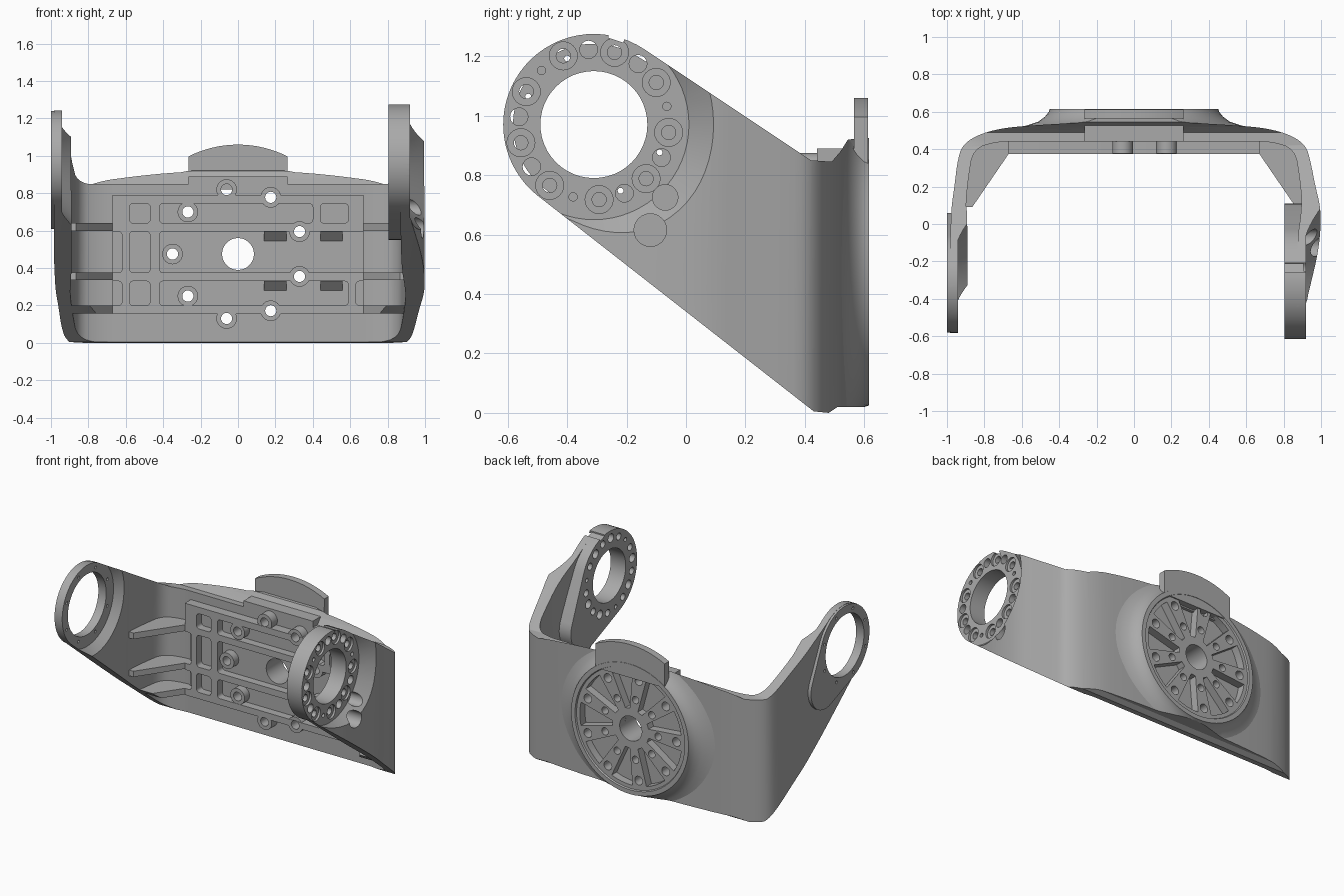
import bpy, bmesh, math
from mathutils import Vector
from mathutils.geometry import convex_hull_2d

if "Cube" in bpy.data.objects:
    bpy.data.objects.remove(bpy.data.objects["Cube"])

grey = bpy.data.materials.new("machined_grey")
grey.diffuse_color = (0.40, 0.40, 0.40, 1)
grey.use_nodes = True
grey.node_tree.nodes["Principled BSDF"].inputs["Base Color"].default_value = grey.diffuse_color
parts = []
PIVOT = (-0.31, 0.97)      # arm ring centre in (y, z)
HUB = (0.0, 0.475)         # back disc centre in (x, z)


def make(name, verts, faces, keep):
    bm = bmesh.new()
    vs = [bm.verts.new(v) for v in verts]
    for f in faces:
        bm.faces.new([vs[i] for i in f])
    bmesh.ops.recalc_face_normals(bm, faces=bm.faces)
    me = bpy.data.meshes.new(name)
    bm.to_mesh(me)
    bm.free()
    me.materials.append(grey)
    ob = bpy.data.objects.new(name, me)
    bpy.context.collection.objects.link(ob)
    if keep:
        parts.append(ob)
    return ob


def prism(pts, axis, a, b, name="cutter", pts2=None):
    """Extrude a 2D outline along an axis; pts2 is an optional other end."""
    put = {'x': lambda p, t: (t, p[0], p[1]), 'y': lambda p, t: (p[0], t, p[1]),
           'z': lambda p, t: (p[0], p[1], t)}[axis]
    n = len(pts)
    verts = [put(p, a) for p in pts] + [put(p, b) for p in (pts2 or pts)]
    faces = [list(range(n)), list(range(n, 2 * n))]
    faces += [(i, (i + 1) % n, n + (i + 1) % n, n + i) for i in range(n)]
    return make(name, verts, faces, name != "cutter")


def polar(c, r, deg):
    t = math.radians(deg)
    return (c[0] + r * math.cos(t), c[1] + r * math.sin(t))


def circle(c, r, n=32):
    return [polar(c, r, 360 * i / n) for i in range(n)]


def hull(*outlines):
    pts = [Vector(p) for o in outlines for p in o]
    return [tuple(pts[i]) for i in convex_hull_2d(pts)]


def rect(x0, x1, z0, z1, r=0.02):
    return hull(*[circle((x, z), r, 16) for x in (x0 + r, x1 - r) for z in (z0 + r, z1 - r)])


def smooth(pts):
    for _ in range(2):     # corner cutting that keeps the end points
        out = [pts[0]]
        for p, q in zip(pts, pts[1:]):
            out += [tuple(a * .75 + b * .25 for a, b in zip(p, q)),
                    tuple(a * .25 + b * .75 for a, b in zip(p, q))]
        pts = out + [pts[-1]]
    return pts


def boolean(targets, cutter, op='DIFFERENCE'):
    for ob in targets:
        m = ob.modifiers.new("cut", 'BOOLEAN')
        m.operation, m.solver, m.object = op, 'EXACT', cutter
        bpy.context.view_layer.objects.active = ob
        bpy.ops.object.modifier_apply(modifier=m.name)
    bpy.data.objects.remove(cutter)


def side_profile(r):
    """Side outline: ring arc with tangent lines running down to the back plate."""
    def tangent(p, s):
        dx, dz = p[0] - PIVOT[0], p[1] - PIVOT[1]
        return math.degrees(math.atan2(dz, dx) + s * math.acos(r / math.hypot(dx, dz)))
    top, low = (0.42, 0.85), (0.43, 0.005)
    a, b = tangent(top, 1), tangent(low, -1) + 360
    arc = [polar(PIVOT, r, a + (b - a) * i / 32) for i in range(33)]
    return arc + [low, (0.48, 0), (0.51, 0.02), (0.7, 0.02), (0.7, 0.93),
                  (0.545, 0.92), (0.52, 0.88), (0.49, 0.845), top]


# Curved wall, one half per arm: plan outline trimmed by the side outline
back = [(0, .545), (.3, .542), (.58, .525), (.72, .51), (.84, .475), (.92, .42), (.945, .33)]
inner = [(.9, .1), (.885, .25), (.86, .4), (.74, .44), (.6, .44), (0, .44)]
outer_r = back + [(.97, .2), (.995, .1), (1.0, 0), (.985, -.15), (.95, -.3), (.92, -.42), (.92, -.65)]
outer_l = back + [(.96, .2), (.975, .1), (.98, 0), (.985, -.15), (.985, -.65)]
plan_r = smooth(outer_r) + smooth([(.87, -.65), (.87, -.1)] + inner)
plan_l = smooth(outer_l) + smooth([(.89, -.65), (.89, .05)] + inner)
wall_r = prism(plan_r, 'z', -.1, 1.4, "right_wall")
wall_l = prism([(-x, y) for x, y in plan_l], 'z', -.1, 1.4, "left_wall")
boolean([wall_r], prism(side_profile(.305), 'x', -1.2, 1.2), 'INTERSECT')
boolean([wall_l], prism(side_profile(.272), 'x', -1.2, 1.2), 'INTERSECT')

# Right ring boss, with the wall dished around it
boss = prism(hull(circle(PIVOT, .305, 64), circle((-.06, .72), .17)), 'x', .805, .918, "right_ring_boss")
boolean([wall_r], prism(circle(PIVOT, .32, 64), 'x', .92, 1.08, pts2=circle(PIVOT, .5, 64)))
right = [wall_r, boss]
boolean(right, prism(circle(PIVOT, .18, 48), 'x', .7, 1.2))
for k in range(18):
    c = polar(PIVOT, .253, 74 + 20 * k)
    if k % 2 == 0:          # counterbored holes
        boolean(right, prism(circle(c, .047, 24), 'x', .905, 1.2))
        boolean(right, prism(circle(c, .024, 16), 'x', .7, 1.2))
    else:                   # plain holes, every third one tiny
        boolean(right, prism(circle(c, .014 if k % 6 == 3 else .03, 16), 'x', .7, 1.2))
for c, r in (((-.07, .725), .043), ((-.12, .615), .055)):
    boolean(right, prism(circle(c, r, 24), 'x', .88, 1.2))
boolean(right, prism([(-.26, 1.262), (-.21, 1.245), (-.2, 1.35), (-.26, 1.35)], 'x', .7, 1.2))

# Left thin ring, with the wall recessed on its inside
ring = prism(hull(circle(PIVOT, .27, 64), circle((-.1, .77), .16)), 'x', -1, -.942, "left_ring")
boolean([wall_l], prism(circle(PIVOT, .29, 64), 'x', -.94, -.86, pts2=circle(PIVOT, .37, 64)))
left = [wall_l, ring]
boolean(left, prism(circle(PIVOT, .21, 48), 'x', -1.2, -.7))
for k in range(8):
    boolean(left, prism(circle(polar(PIVOT, .24, 22 + 45 * k), .01, 12), 'x', -1.2, -.7))

# Back disc: lathed flange with a raised rim and flared foot
prof = [(.085, .48), (.6, .48), (.64, .51), (.57, .528), (.51, .548), (.475, .575), (.455, .6),
        (.45, .615), (.42, .615), (.415, .605), (.085, .605)]
n, m = 72, len(prof)
verts = []
for i in range(n):
    for r, y in prof:
        px, pz = polar(HUB, r, 360 * i / n)
        verts.append((px, y, pz))
faces = [(i * m + j, i * m + (j + 1) % m, (i + 1) % n * m + (j + 1) % m, (i + 1) % n * m + j)
         for i in range(n) for j in range(m)]
disc = make("back_disc", verts, faces, True)
boolean([disc], prism(side_profile(.3), 'x', -1.2, 1.2), 'INTERSECT')
for k in range(9):          # wedge pockets between the spokes
    a = 200 + 40 * k
    wedge = [polar(HUB, .14, a - 7), polar(HUB, .14, a + 7)] + \
            [polar(HUB, .39, a + d) for d in (12, 6, 0, -6, -12)]
    boolean([disc], prism(wedge, 'y', .55, .7))
    boolean([disc], prism(circle(polar(HUB, .21, a - 20), .025, 16), 'y', .55, .7))

# Arched tab above the disc and its backing block
arc = [polar(HUB, .585, 63 + 54 * i / 16) for i in range(17)]
prism(arc + [(-.265, .83), (.265, .83)], 'y', .565, .613, "top_tab")
prism([(-.265, .82), (.265, .82), (.265, .89), (-.265, .89)], 'y', .44, .57, "tab_block")

# Inner ribbed panel with rounded pockets
panel = prism([(-.67, .155), (.67, .155), (.67, .79), (-.67, .79)], 'y', .375, .46, "inner_panel")
for box in ((-.42, .4, .64, .745), (.44, .59, .64, .745), (-.58, -.47, .64, .745),
            (-.58, -.47, .375, .595), (-.42, .8, .375, .595), (-.8, -.62, .375, .595),
            (-.58, -.47, .2, .33), (-.42, .59, .2, .33), (-.8, -.62, .2, .33), (.63, .8, .2, .33)):
    boolean([panel], prism(rect(*box), 'y', .3, .43))

# Sloped corner ribs joining panel and arms
for s in (-1, 1):
    for z0, z1 in ((.597, .64), (.335, .375), (.158, .2)):
        tri = [(.64, .375), (.67, .375), (.865, .09), (.94, .09), (.92, .3), (.86, .42), (.64, .46)]
        rib = prism([(s * x, y) for x, y in tri], 'z', z0, z1, "corner_rib")
        boolean([rib], prism(side_profile(.272), 'x', -1.2, 1.2), 'INTERSECT')

# Small sloped pads in the pockets
for x in (.2, .5):
    for z in (.565, .3):
        prism([(.44, z - .03), (.385, z + .03), (.45, z + .03)], 'x', x - .06, x + .06, "pocket_pad")

# Screw bosses and through holes round the hub
core = [wall_r, wall_l, panel, disc]
boolean(core, prism(circle(HUB, .085, 48), 'y', .2, .8))
for k in range(9):
    c = polar(HUB, .35, 180 + 40 * k)
    sleeve = prism(circle(c, .055, 24), 'y', .377, .45, "screw_boss")
    boolean(core + [sleeve], prism(circle(c, .03, 20), 'y', .2, .8))

bpy.ops.object.select_all(action='DESELECT')
for ob in parts:
    ob.select_set(True)
bpy.context.view_layer.objects.active = parts[0]
bpy.ops.object.shade_smooth_by_angle(angle=math.radians(30))
